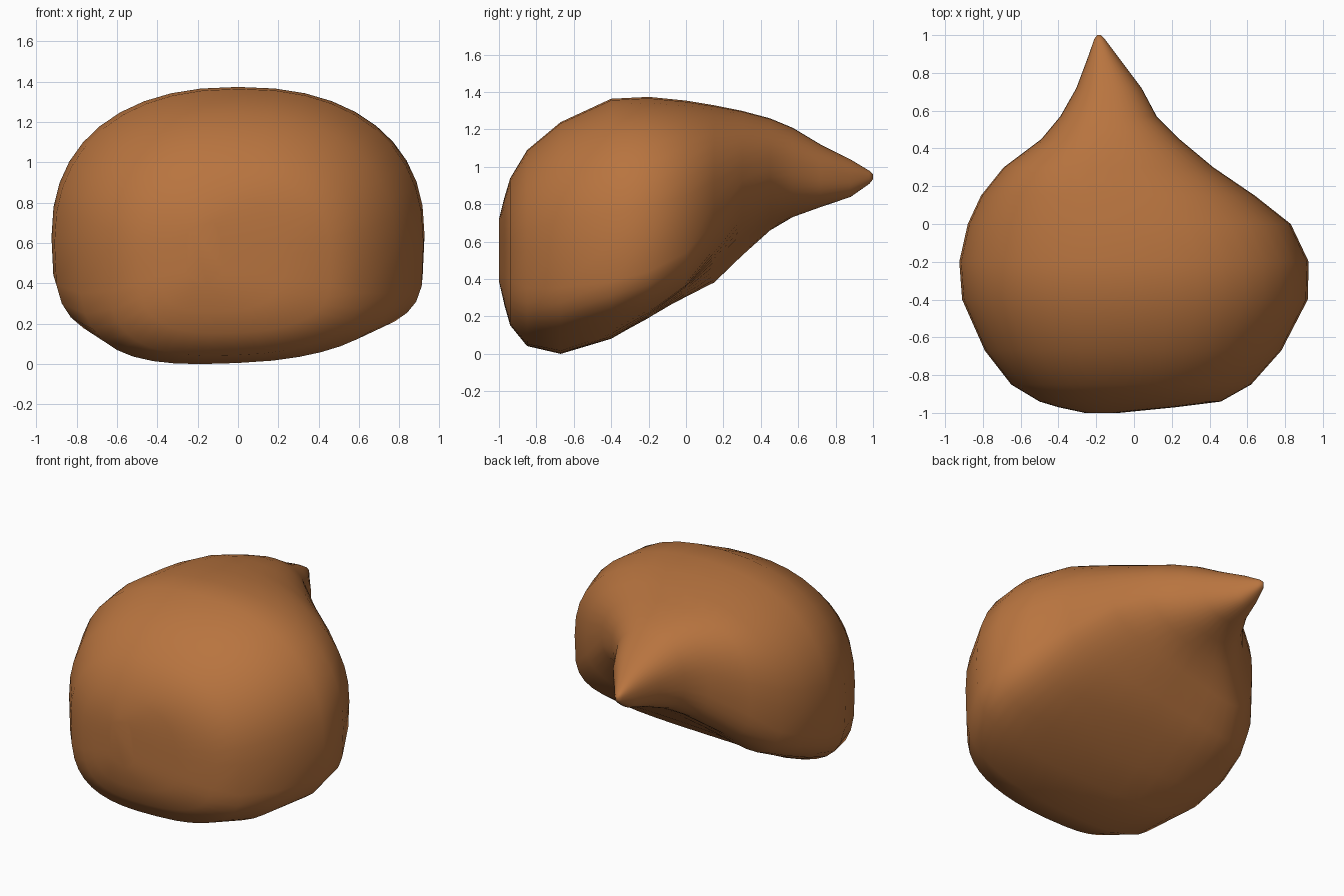
import bpy, bmesh, math

# Cross-sections from the blunt front to the pointed back:
# y, x left, x right, z top, bottom left, bottom right, widest z left, widest z right
SECTIONS = [
    (-1.00, -0.26, -0.08, 0.74, 0.40, 0.42, 0.57, 0.57),
    (-0.97, -0.40, 0.22, 0.86, 0.26, 0.30, 0.57, 0.57),
    (-0.94, -0.50, 0.46, 0.96, 0.15, 0.20, 0.57, 0.57),
    (-0.85, -0.65, 0.62, 1.11, 0.03, 0.10, 0.58, 0.58),
    (-0.67, -0.79, 0.78, 1.26, -0.03, 0.08, 0.60, 0.60),
    (-0.40, -0.91, 0.92, 1.385, 0.05, 0.13, 0.62, 0.62),
    (-0.20, -0.925, 0.925, 1.395, 0.13, 0.20, 0.65, 0.66),
    (0.00, -0.88, 0.83, 1.375, 0.21, 0.33, 0.69, 0.74),
    (0.15, -0.81, 0.64, 1.35, 0.25, 0.55, 0.75, 0.84),
    (0.30, -0.69, 0.42, 1.32, 0.39, 0.77, 0.84, 0.95),
    (0.45, -0.49, 0.24, 1.28, 0.57, 0.82, 0.93, 1.01),
    (0.57, -0.39, 0.12, 1.23, 0.70, 0.80, 0.97, 1.02),
    (0.72, -0.305, 0.04, 1.14, 0.79, 0.82, 0.97, 0.98),
    (0.88, -0.245, -0.08, 1.06, 0.86, 0.86, 0.955, 0.955),
    (0.98, -0.21, -0.155, 1.00, 0.93, 0.93, 0.965, 0.965),
    (1.00, -0.195, -0.175, 0.98, 0.955, 0.955, 0.968, 0.968),
]
SIDES = 40


def soft_power(v, e):
    return math.copysign(abs(v) ** e, v)


def ring(bm, sec):
    y, xl, xr, top, bot_l, bot_r, mid_l, mid_r = sec
    # The underside is boxy on the body and rounder on the spout
    spout = min(max((y - 0.1) / 0.4, 0), 1)
    # Shallow valley under the spout, between two lower lobes
    valley = 0.10 * math.exp(-((y - 0.05) / 0.33) ** 2)
    verts = []
    for i in range(SIDES):
        a = 2 * math.pi * i / SIDES
        c, s = math.cos(a), math.sin(a)
        t = (c + 1) / 2
        mid = mid_l + (mid_r - mid_l) * t
        bot = bot_l + (bot_r - bot_l) * t
        if s >= 0:
            e_x = 0.87
            z = mid + (top - mid) * abs(s) ** 0.87
        else:
            e_box = 0.55 - 0.10 * t
            e_x = 0.80 + 0.07 * spout
            z = mid - (mid - bot) * abs(s) ** (e_box + (0.87 - e_box) * spout)
            z += valley * abs(s) ** 4
        x = (xl + xr) / 2 + (xr - xl) / 2 * soft_power(c, e_x)
        verts.append(bm.verts.new((x, y, z)))
    return verts


# Loft the sections into one closed body
bm = bmesh.new()
rings = [ring(bm, s) for s in SECTIONS]
for a, b in zip(rings, rings[1:]):
    for i in range(SIDES):
        j = (i + 1) % SIDES
        bm.faces.new((a[i], a[j], b[j], b[i]))
bm.faces.new(rings[0])
bm.faces.new(rings[-1])

# Stand it on the floor
low = min(v.co.z for v in bm.verts)
for v in bm.verts:
    v.co.z -= low
bmesh.ops.recalc_face_normals(bm, faces=bm.faces)
for f in bm.faces:
    f.smooth = True

mesh = bpy.data.meshes.new("pointed_body")
bm.to_mesh(mesh)
bm.free()
body = bpy.data.objects.new("pointed_body", mesh)
bpy.context.collection.objects.link(body)

# Warm brown skin
mat = bpy.data.materials.new("brown")
mat.diffuse_color = (0.48, 0.175, 0.05, 1)
mesh.materials.append(mat)
